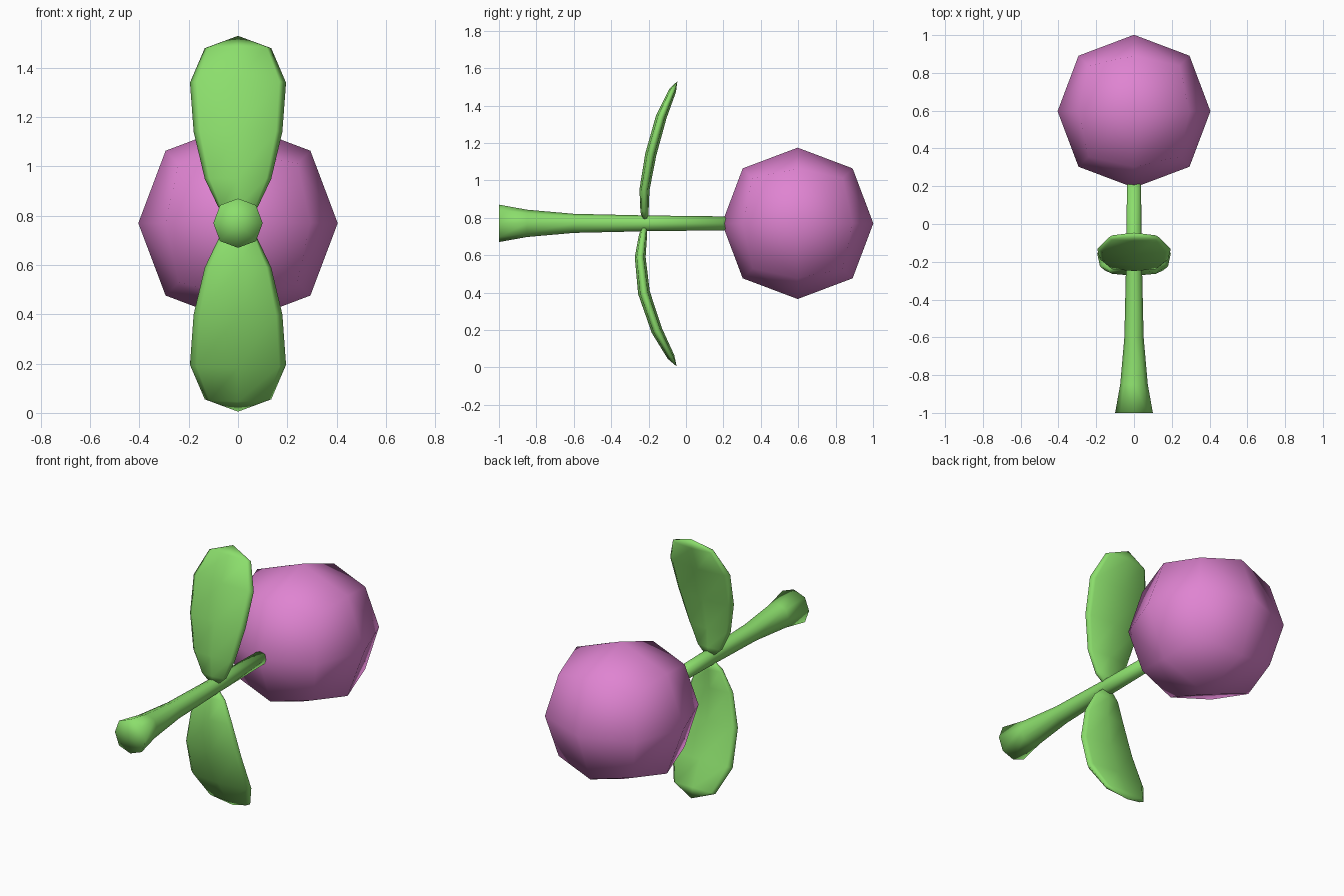
import bpy, bmesh
from mathutils import Vector

default = bpy.data.objects.get("Cube")
if default:
    bpy.data.objects.remove(default, do_unlink=True)

AXIS_Z = 0.77


def material(name, rgb):
    mat = bpy.data.materials.new(name)
    mat.use_nodes = True
    mat.diffuse_color = (*rgb, 1)
    mat.node_tree.nodes["Principled BSDF"].inputs["Base Color"].default_value = (*rgb, 1)
    return mat


green = material("leaf green", (0.26, 0.73, 0.15))
pink = material("blossom pink", (0.74, 0.23, 0.64))


def finish(name, bm, mat):
    bmesh.ops.recalc_face_normals(bm, faces=bm.faces)
    for face in bm.faces:
        face.smooth = True
    mesh = bpy.data.meshes.new(name)
    bm.to_mesh(mesh)
    bm.free()
    mesh.materials.append(mat)
    obj = bpy.data.objects.new(name, mesh)
    bpy.context.collection.objects.link(obj)
    return obj


def loft(name, rings, start, end, mat):
    """Skin a list of point rings and close both ends with a fan."""
    bm = bmesh.new()
    loops = [[bm.verts.new(p) for p in ring] for ring in rings]
    n = len(loops[0])
    for a, b in zip(loops, loops[1:]):
        for i in range(n):
            j = (i + 1) % n
            bm.faces.new((a[i], a[j], b[j], b[i]))
    for tip, loop in ((start, loops[0]), (end, loops[-1])):
        centre = bm.verts.new(tip)
        for i in range(n):
            bm.faces.new((centre, loop[i], loop[(i + 1) % n]))
    return finish(name, bm, mat)


def octagon(u, v):
    """Eight (across, through) pairs with points on both axes."""
    return [(1, 0), (u, v), (0, 1), (-u, v), (-1, 0), (-u, -v), (0, -1), (u, -v)]


# Blossom: a rounded cube ball
bm = bmesh.new()
bmesh.ops.create_cube(bm, size=0.964)
ball = finish("blossom", bm, pink)
ball.location = (0, 0.597, AXIS_Z)
ball.modifiers.new("round", "SUBSURF").levels = 1
ball.modifiers["round"].render_levels = 1

# Stem: flared toward the front
stem_profile = [(-1, 0.1), (-0.85, 0.073), (-0.6, 0.051), (-0.2, 0.042), (0.22, 0.037)]
stem_rings = [[(r * a, y, AXIS_Z + r * b) for a, b in octagon(0.73, 0.73)]
              for y, r in stem_profile]
loft("stem", stem_rings, (0, -1, AXIS_Z), (0, 0.22, AXIS_Z), green)


# Leaves: each station is (distance from the stem axis, y, half width, half thickness)
def leaf(name, side, stations, tip):
    centres = [Vector((0, y, AXIS_Z + side * d)) for d, y, w, t in stations]
    rings = []
    for i, (d, y, w, t) in enumerate(stations):
        along = (centres[min(i + 1, len(centres) - 1)] - centres[max(i - 1, 0)]).normalized()
        through = along.cross(Vector((1, 0, 0)))
        rings.append([centres[i] + Vector((w * a, 0, 0)) + through * t * b
                      for a, b in octagon(0.86, 0.65)])
    end = (0, tip[1], AXIS_Z + side * tip[0])
    loft(name, rings, centres[0], end, green)


leaf("upper_leaf", 1,
     [(0.02, -0.218, 0.03, 0.015), (0.065, -0.222, 0.08, 0.022), (0.18, -0.222, 0.135, 0.027),
      (0.37, -0.188, 0.18, 0.03), (0.57, -0.132, 0.195, 0.029), (0.71, -0.072, 0.135, 0.02)],
     (0.76, -0.046))
leaf("lower_leaf", -1,
     [(0.02, -0.222, 0.03, 0.015), (0.065, -0.23, 0.08, 0.022), (0.18, -0.245, 0.135, 0.029),
      (0.37, -0.225, 0.18, 0.032), (0.575, -0.155, 0.195, 0.03), (0.715, -0.08, 0.135, 0.02)],
     (0.765, -0.05))
